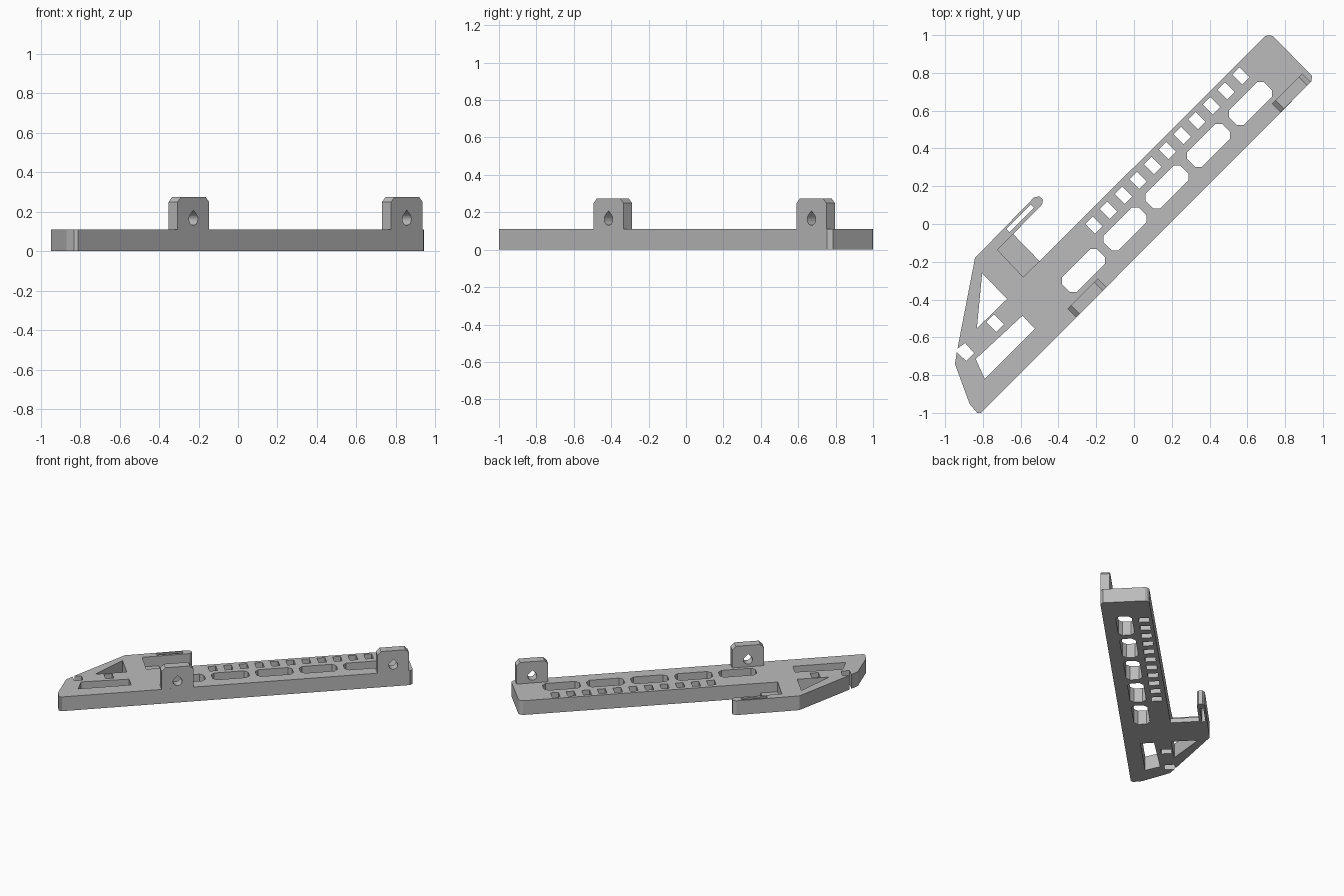
import bpy, bmesh, math
from mathutils import Matrix, Vector

if "Cube" in bpy.data.objects:
    bpy.data.objects.remove(bpy.data.objects["Cube"])

S = math.sqrt(0.5)
HEIGHT = 0.11

gray = bpy.data.materials.new("gray plastic")
gray.diffuse_color = (0.5, 0.5, 0.5, 1)
gray.use_nodes = True
gray.node_tree.nodes["Principled BSDF"].inputs["Base Color"].default_value = gray.diffuse_color


def plate(name, loops, depth, matrix=None):
    """Solid plate: the first loop is the outline, the rest are through holes."""
    cu = bpy.data.curves.new(name + "_profile", 'CURVE')
    cu.dimensions = '2D'
    cu.fill_mode = 'BOTH'
    cu.extrude = depth / 2
    for pts in loops:
        sp = cu.splines.new('POLY')
        sp.points.add(len(pts) - 1)
        for p, (x, y) in zip(sp.points, pts):
            p.co = (x, y, 0, 1)
        sp.use_cyclic_u = True
    tmp = bpy.data.objects.new(name + "_profile", cu)
    bpy.context.collection.objects.link(tmp)
    bpy.context.view_layer.update()
    dg = bpy.context.evaluated_depsgraph_get()
    me = bpy.data.meshes.new_from_object(tmp.evaluated_get(dg))
    bpy.data.objects.remove(tmp)
    bm = bmesh.new()
    bm.from_mesh(me)
    bmesh.ops.remove_doubles(bm, verts=bm.verts, dist=1e-5)
    bmesh.ops.translate(bm, verts=bm.verts, vec=(0, 0, depth / 2))
    bmesh.ops.recalc_face_normals(bm, faces=bm.faces)
    for f in bm.faces:
        f.smooth = False
    bm.to_mesh(me)
    bm.free()
    me.materials.clear()
    me.materials.append(gray)
    me.name = name
    ob = bpy.data.objects.new(name, me)
    bpy.context.collection.objects.link(ob)
    if matrix:
        ob.matrix_world = matrix
    return ob


def diagonal_rect(cx, cy, hu, hv, c=0.0):
    """Rectangle turned 45 degrees, half sizes hu and hv, corners cut by c."""
    if c:
        uv = [(hu, hv - c), (hu - c, hv), (c - hu, hv), (-hu, hv - c),
              (-hu, c - hv), (c - hu, -hv), (hu - c, -hv), (hu, c - hv)]
    else:
        uv = [(hu, hv), (-hu, hv), (-hu, -hv), (hu, -hv)]
    return [(cx + S * (u - v), cy + S * (u + v)) for u, v in uv]


# Main bar with hooked arm and pointed tail
outline = [
    (-0.81, -1.0), (0.94, 0.755), (0.942, 0.785), (0.735, 0.995), (0.715, 1.0),
    (0.695, 0.995), (-0.50, -0.197), (-0.587, -0.28), (-0.722, -0.137),
    (-0.487, 0.103), (-0.482, 0.128), (-0.50, 0.147), (-0.53, 0.14),
    (-0.842, -0.18),
    (-0.9345, -0.660), (-0.894, -0.63), (-0.847, -0.683), (-0.889, -0.725),
    (-0.938, -0.678),                      # small notch in the tail edge
    (-0.948, -0.741), (-0.87, -0.953), (-0.83, -1.0)]
holes = [
    [(-0.804, -0.26), (-0.672, -0.397), (-0.832, -0.553)],
    [(-0.59, -0.485), (-0.525, -0.555), (-0.79, -0.82), (-0.838, -0.715)],
    diagonal_rect(-0.735, -0.525, 0.029, 0.037),
    diagonal_rect(-0.603, 0.029, 0.092, 0.012)]
# Row of large windows
for i in range(5):
    holes.append(diagonal_rect(-0.268 + 0.221 * i, -0.247 + 0.221 * i,
                               0.131, 0.056, 0.026))
# Row of small slots
for i in range(11):
    holes.append(diagonal_rect(-0.212 + 0.0778 * i, -0.006 + 0.079 * i,
                               0.028, 0.037))
plate("main_bar", [outline] + holes, HEIGHT)

# Thin floor between the bar and the arm
plate("recess_floor", [[(-0.50, -0.197), (-0.64, -0.053),
                        (-0.722, -0.137), (-0.587, -0.28)]], 0.035)

# Upright mounting tabs with teardrop holes
HALF, TOP, CUT, THICK = 0.113, 0.275, 0.026, 0.065
tab = [(-HALF, HEIGHT), (HALF, HEIGHT), (HALF, TOP - CUT), (HALF - CUT, TOP),
       (CUT - HALF, TOP), (-HALF, TOP - CUT)]
R, ZC = 0.032, 0.163
drop = [(0, ZC + R * math.sqrt(2))]
for i in range(19):
    a = math.radians(135 + 270 * i / 18)
    drop.append((R * math.cos(a), ZC + R * math.sin(a)))

for name, cx in (("tail_tab", -0.226), ("end_tab", 0.856)):
    out = Vector((S, -S, 0))
    base = Vector((cx, -1.0 + (cx + 0.81) * 1.755 / 1.75, 0)) - out * THICK
    m = Matrix(((S, 0, S, base.x), (S, 0, -S, base.y),
                (0, 1, 0, 0), (0, 0, 0, 1)))
    plate(name, [tab, drop], THICK, m)
